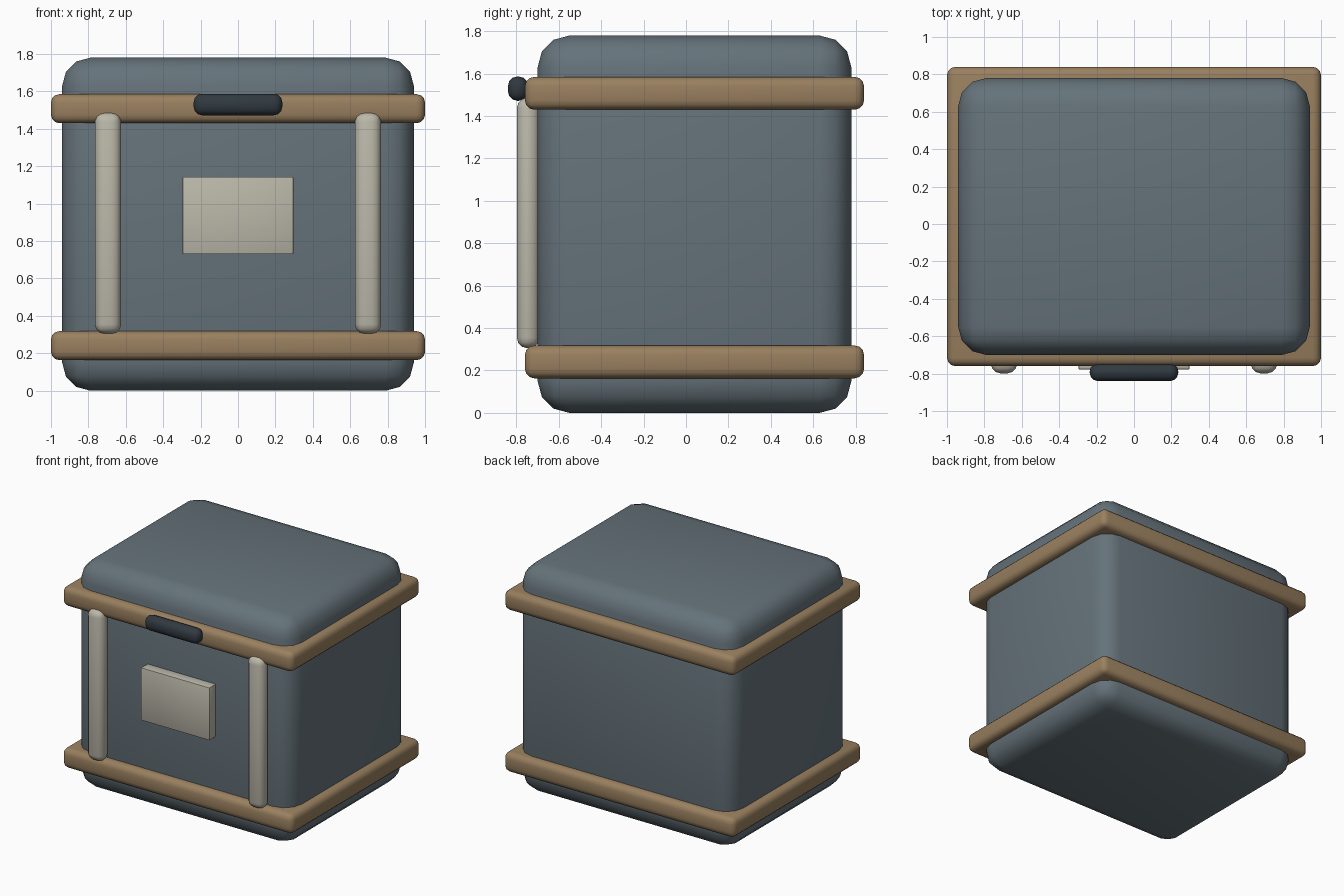
import bpy
import bmesh

if "Cube" in bpy.data.objects:
    bpy.data.objects.remove(bpy.data.objects["Cube"])


def material(name, rgb):
    m = bpy.data.materials.new(name)
    m.diffuse_color = (*rgb, 1)
    m.use_nodes = True
    m.node_tree.nodes["Principled BSDF"].inputs["Base Color"].default_value = m.diffuse_color
    return m


SLATE = material("slate", (0.13, 0.17, 0.195))
WOOD = material("tan", (0.32, 0.215, 0.115))
PALE = material("pale", (0.50, 0.48, 0.40))
DARK = material("dark", (0.03, 0.042, 0.052))


def rounded_box(name, x, y, z, bevel, segments, mat):
    """Box spanning the given (min, max) ranges, with rounded edges."""
    bm = bmesh.new()
    bmesh.ops.create_cube(bm, size=1)
    for v in bm.verts:
        v.co = [r[0] + (c + 0.5) * (r[1] - r[0]) for c, r in zip(v.co, (x, y, z))]
    bmesh.ops.bevel(bm, geom=bm.edges[:], offset=bevel, segments=segments,
                    profile=0.5, affect='EDGES', clamp_overlap=True)
    mesh = bpy.data.meshes.new(name)
    bm.to_mesh(mesh)
    bm.free()
    mesh.materials.append(mat)
    obj = bpy.data.objects.new(name, mesh)
    bpy.context.collection.objects.link(obj)
    bpy.ops.object.select_all(action='DESELECT')
    obj.select_set(True)
    bpy.context.view_layer.objects.active = obj
    bpy.ops.object.shade_smooth_by_angle(angle=0.7)
    return obj


# Main body
rounded_box("body", (-0.94, 0.94), (-0.70, 0.78), (0, 1.78), 0.15, 3, SLATE)

# Bands around the top and bottom
for name, z in (("lower_band", (0.163, 0.318)), ("upper_band", (1.43, 1.585))):
    rounded_box(name, (-1, 1), (-0.76, 0.84), z, 0.045, 3, WOOD)

# Vertical front straps
for name, cx in (("left_strap", -0.695), ("right_strap", 0.695)):
    rounded_box(name, (cx - 0.07, cx + 0.07), (-0.798, -0.69), (0.305, 1.487), 0.05, 3, PALE)

# Front label plate and latch
rounded_box("label_plate", (-0.297, 0.297), (-0.778, -0.69), (0.73, 1.143), 0.006, 2, PALE)
rounded_box("latch", (-0.237, 0.237), (-0.84, -0.745), (1.472, 1.587), 0.045, 3, DARK)
